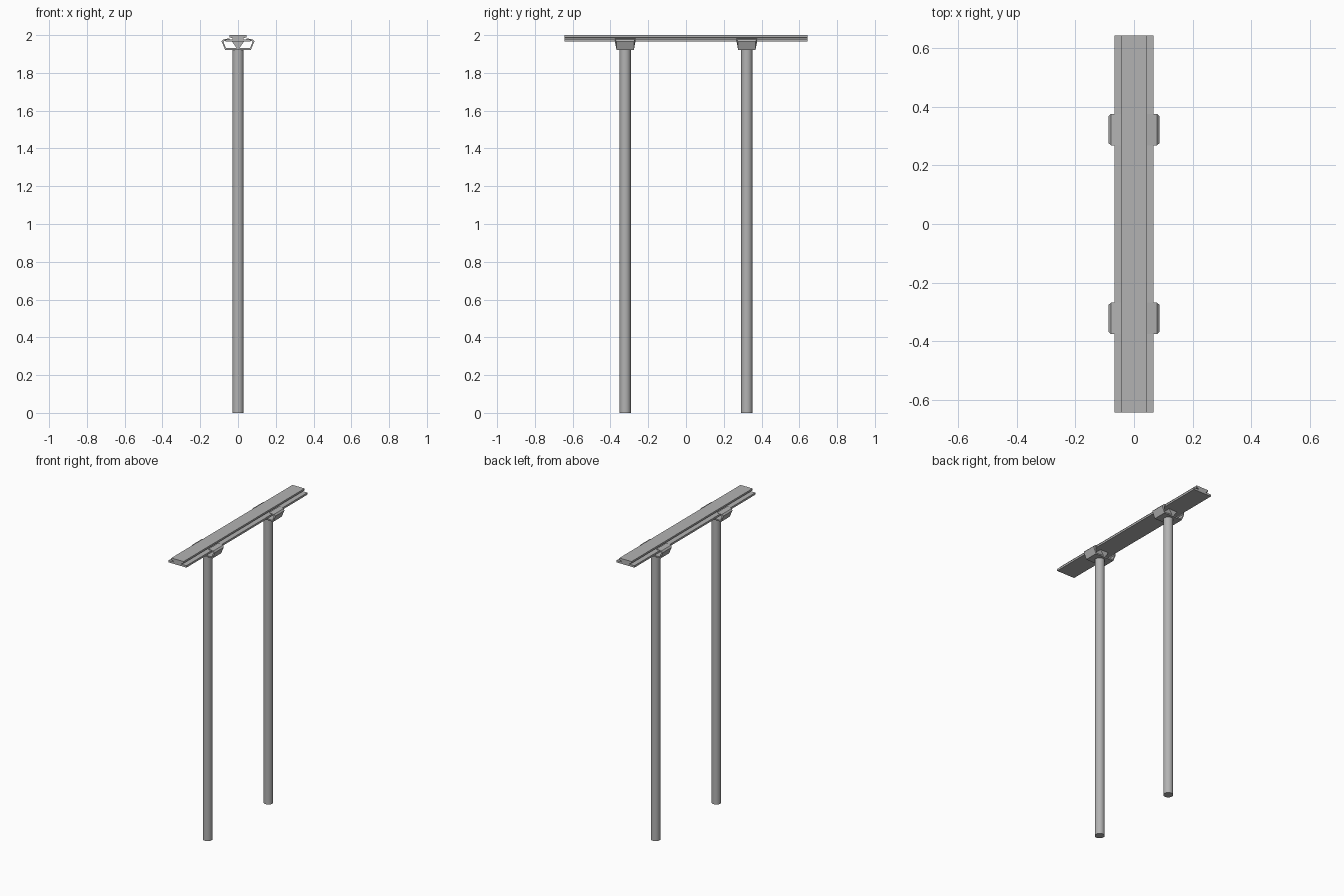
import bpy, bmesh, math

cube = bpy.data.objects.get("Cube")
if cube:
    bpy.data.objects.remove(cube, do_unlink=True)

steel = bpy.data.materials.new("grey_steel")
steel.use_nodes = True
GREY = (0.45, 0.45, 0.45, 1)
steel.diffuse_color = GREY
steel.node_tree.nodes["Principled BSDF"].inputs["Base Color"].default_value = GREY


def prism(name, outline, y, half, taper=None):
    """Extrude a closed x-z outline along y; taper(x, z) scales the depth."""
    bm = bmesh.new()
    ends = []
    for side in (-1, 1):
        ends.append([bm.verts.new((x, y + side * half * (taper(x, z) if taper else 1), z))
                     for x, z in outline])
    bm.faces.new(ends[0])
    bm.faces.new(ends[1][::-1])
    n = len(outline)
    for i in range(n):
        j = (i + 1) % n
        bm.faces.new((ends[0][i], ends[1][i], ends[1][j], ends[0][j]))
    bmesh.ops.recalc_face_normals(bm, faces=bm.faces)
    mesh = bpy.data.meshes.new(name)
    bm.to_mesh(mesh)
    bm.free()
    obj = bpy.data.objects.new(name, mesh)
    bpy.context.collection.objects.link(obj)
    mesh.materials.append(steel)
    return obj


def mirrored(half_outline):
    return half_outline + [(-x, z) for x, z in reversed(half_outline)]


# Rail: wide lower flange, narrow neck, overhanging cap
rail = mirrored([(0.03, 1.965), (0.067, 1.965), (0.067, 1.978), (0.03, 1.978),
                 (0.03, 1.984), (0.045, 1.988), (0.045, 2.0)])
prism("rail", rail, 0, 0.643)

# Bracket: open cradle with bent arms, narrower at the base and outer edges
cradle = mirrored([(0.068, 1.922), (0.087, 1.965), (0.078, 1.977), (0.045, 1.983),
                   (0.045, 1.974), (0.073, 1.968), (0.077, 1.962), (0.065, 1.931)])


def arm_taper(x, z):
    return 0.85 if z < 1.94 or abs(x) > 0.08 else 1.0


for label, y in (("front", -0.322), ("back", 0.322)):
    # Cradle outline: outer shell from arm tip round to arm tip, then back inside
    outer = [(0.045, 1.983), (0.078, 1.977), (0.087, 1.967), (0.068, 1.922)]
    inner = [(0.064, 1.931), (0.077, 1.964), (0.073, 1.968), (0.045, 1.974)]
    outline = (outer + [(-x, z) for x, z in reversed(outer)]
               + [(-x, z) for x, z in reversed(inner)] + inner)
    prism(label + "_cradle", outline, y, 0.054, arm_taper)
    # Wedge carrying the rail on the cradle floor
    prism(label + "_wedge", [(0.032, 1.966), (-0.032, 1.966), (-0.006, 1.93), (0.006, 1.93)],
          y, 0.045)
    # Post
    bpy.ops.mesh.primitive_cylinder_add(vertices=24, radius=0.03, depth=1.925,
                                        location=(0, y, 0.9625))
    post = bpy.context.object
    post.name = label + "_post"
    post.data.materials.append(steel)
    bpy.ops.object.shade_smooth_by_angle(angle=math.radians(40))
